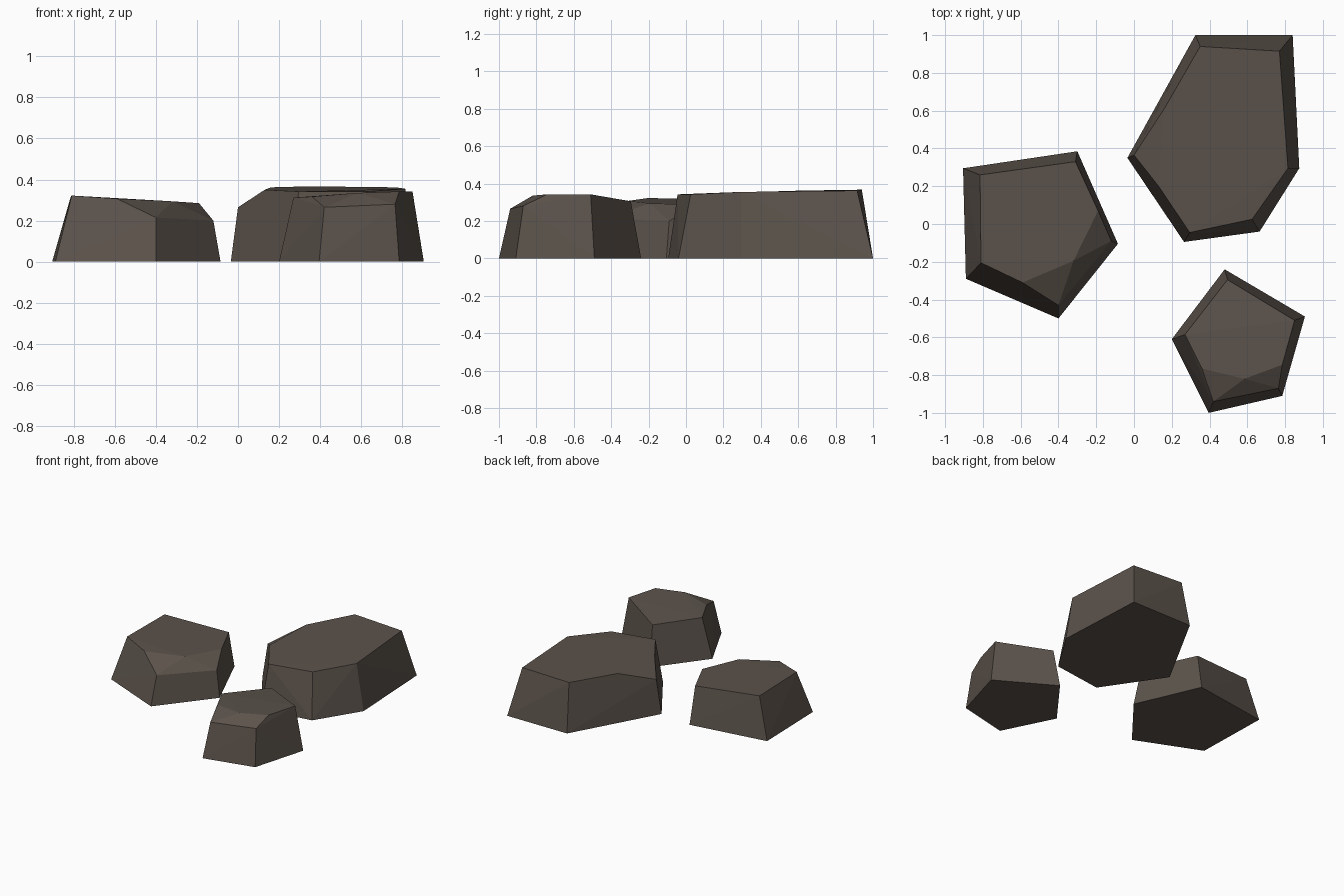
import bpy, bmesh

stone = bpy.data.materials.new("dark brown stone")
stone.diffuse_color = (0.105, 0.085, 0.07, 1)


def rock(name, base, top):
    """Chiselled convex boulder: flat footprint plus the corners of its top."""
    bm = bmesh.new()
    for x, y in base:
        bm.verts.new((x, y, 0))
    for p in top:
        bm.verts.new(p)
    bmesh.ops.convex_hull(bm, input=bm.verts[:])
    # merge nearly coplanar triangles into clean facets
    bmesh.ops.dissolve_limit(bm, angle_limit=0.03, verts=bm.verts[:], edges=bm.edges[:])
    bmesh.ops.recalc_face_normals(bm, faces=bm.faces[:])
    mesh = bpy.data.meshes.new(name)
    bm.to_mesh(mesh)
    bm.free()
    mesh.materials.append(stone)
    bpy.context.collection.objects.link(bpy.data.objects.new(name, mesh))


# left rock, chipped along its front right corner
rock("left_rock",
     [(-.905, .295), (-.30, .385), (-.085, -.105), (-.40, -.50), (-.89, -.29)],
     [(-.815, .26, .315), (-.31, .33, .285), (-.19, .07, .285), (-.12, -.09, .20),
      (-.40, -.43, .215), (-.59, -.31, .307), (-.81, -.205, .322), (-.32, -.195, .294)])

# large back rock, chipped at its left corner
rock("large_back_rock",
     [(.325, 1), (.84, 1), (.875, .295), (.665, -.04), (.265, -.095), (-.035, .35)],
     [(.35, .94, .367), (.77, .915, .362), (.815, .295, .355), (.625, .025, .342),
      (.295, -.045, .342), (.13, .2, .35), (0, .365, .265), (.16, .61, .362)])

# small front rock, chipped along its front edge
rock("small_front_rock",
     [(.48, -.24), (.905, -.49), (.785, -.91), (.395, -1), (.20, -.61)],
     [(.495, -.295, .305), (.85, -.51, .342), (.785, -.745, .342), (.765, -.87, .28),
      (.42, -.94, .265), (.36, -.765, .317), (.27, -.585, .312), (.585, -.82, .335)])
